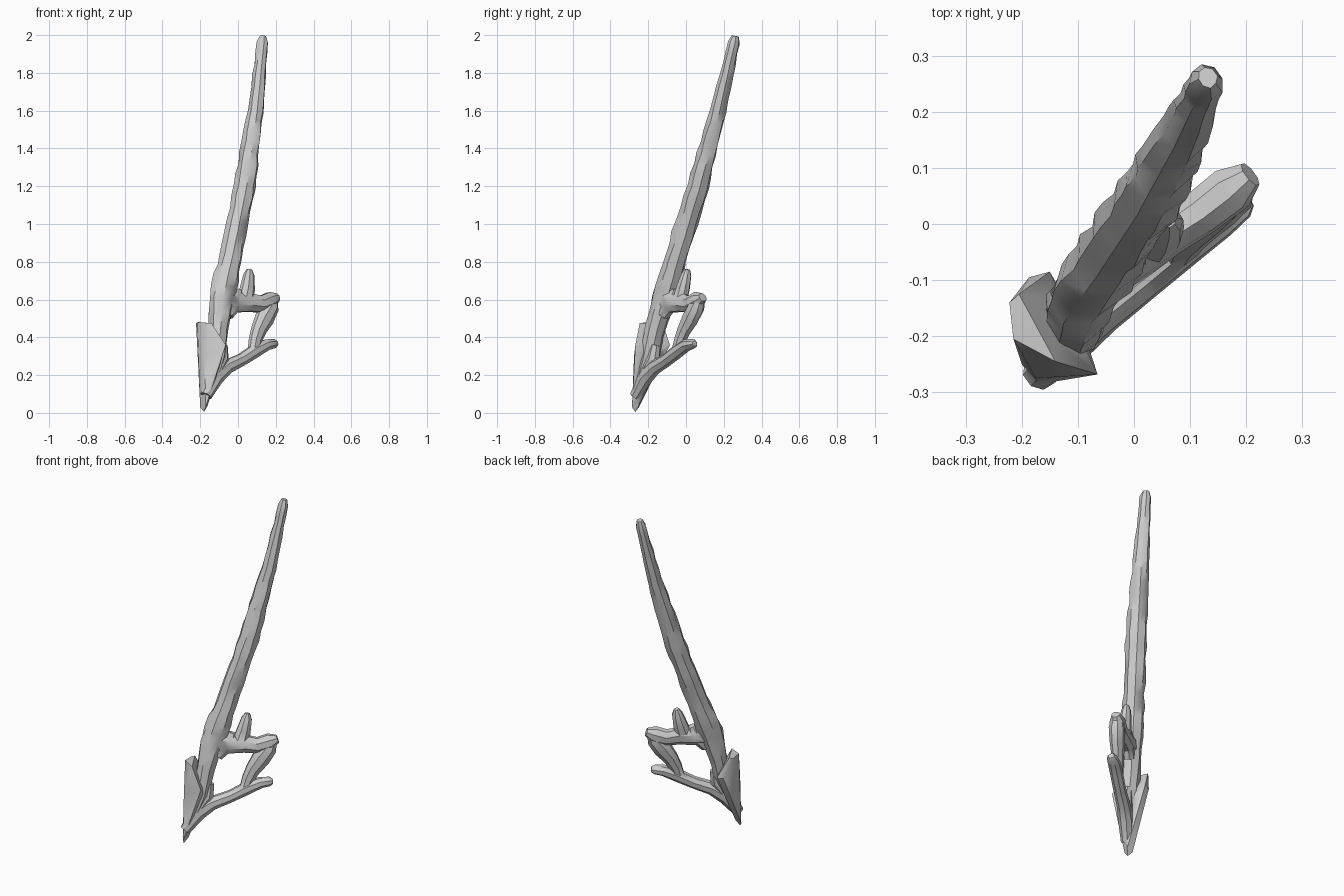
import bpy, bmesh, math, random
from mathutils import Vector

if "Cube" in bpy.data.objects:
    bpy.data.objects.remove(bpy.data.objects["Cube"])

random.seed(4)
N = Vector((0.58, -0.81, 0.133)).normalized()   # normal of the leaning sword plane


def on_plane(x, z):
    return Vector((x, 0.716 * x + 0.164 * z - 0.16, z))


def finish(name, bm):
    bmesh.ops.recalc_face_normals(bm, faces=bm.faces)
    me = bpy.data.meshes.new(name)
    bm.to_mesh(me)
    bm.free()
    ob = bpy.data.objects.new(name, me)
    bpy.context.collection.objects.link(ob)
    return ob


def limb(name, stations, sides=8, bump=0.0):
    """Loft along (x, z, half width, half thickness) stations in the sword plane."""
    bm = bmesh.new()
    pts = [on_plane(s[0], s[1]) for s in stations]
    rings = []
    for i, (p, s) in enumerate(zip(pts, stations)):
        t = (pts[min(i + 1, len(pts) - 1)] - pts[max(i - 1, 0)]).normalized()
        side = N.cross(t).normalized()
        ring = []
        for k in range(sides):
            a = 2 * math.pi * (k + 0.5) / sides
            r = 1.05 + random.uniform(-bump, bump)
            ring.append(bm.verts.new(p + r * (side * s[2] * math.cos(a) + N * s[3] * math.sin(a))))
        rings.append(ring)
    for a, b in zip(rings, rings[1:]):
        for k in range(sides):
            j = (k + 1) % sides
            bm.faces.new((a[k], a[j], b[j], b[k]))
    bm.faces.new(rings[0])
    bm.faces.new(rings[-1])
    return finish(name, bm)


def hull(name, points):
    bm = bmesh.new()
    for p in points:
        bm.verts.new(p)
    bmesh.ops.convex_hull(bm, input=bm.verts)
    return finish(name, bm)


# Blade and grip: centre line with width and thickness, resampled for a chipped surface
keys = [(-.155, .12, .03, .03), (-.115, .30, .045, .05), (-.105, .45, .052, .055),
        (-.085, .60, .066, .056), (-.062, .72, .066, .058), (-.04, .82, .06, .058),
        (.035, 1.2, .054, .056), (.093, 1.6, .042, .042), (.118, 1.85, .03, .034),
        (.129, 1.96, .027, .031), (.131, 1.995, .016, .018)]
path = []
for a, b in zip(keys, keys[1:]):
    n = max(1, round((b[1] - a[1]) / 0.06))
    path += [tuple(a[c] + (b[c] - a[c]) * i / n for c in range(4)) for i in range(n)]
path.append(keys[-1])
sword = limb("sword", path, 8, 0.10)

parts = []
# Pommel: wide fin across the sword plane, tapering to the bottom tip
parts.append(hull("pommel", [
    (-.222, -.14, .475), (-.205, -.125, .48), (-.14, -.245, .475), (-.215, -.205, .48),
    (-.065, -.268, .36), (-.15, -.085, .36), (-.187, -.095, .36), (-.09, -.19, .28),
    (-.175, -.275, .30), (-.202, -.225, .2), (-.2, -.25, .03), (-.172, -.286, .03),
    (-.16, -.25, .04), (-.18, -.268, .005)]))

# Hand guard: upper arm with knob, outer bar, lower arm, and two prongs
parts.append(limb("guard_upper_arm", [
    (-.08, .60, .06, .045), (-.01, .585, .055, .038), (.06, .585, .05, .036),
    (.12, .575, .045, .04), (.175, .597, .045, .042), (.207, .612, .022, .024)]))
parts.append(limb("guard_outer_bar", [
    (.185, .605, .026, .03), (.172, .56, .045, .042), (.14, .50, .052, .04),
    (.11, .44, .042, .034), (.092, .385, .036, .03), (.08, .32, .03, .028)]))
parts.append(limb("guard_lower_arm", [
    (-.17, .09, .03, .03), (-.12, .19, .045, .04), (-.06, .243, .038, .036),
    (.02, .282, .033, .034), (.09, .328, .036, .034), (.15, .36, .03, .034),
    (.19, .366, .025, .028), (.204, .367, .014, .016)]))
parts.append(limb("guard_top_prong", [
    (.035, .57, .05, .034), (.05, .66, .04, .034), (.058, .73, .03, .026), (.06, .76, .014, .014)]))
# Webs filling the corners of the grip opening
parts.append(limb("grip_lower_web", [(-.14, .2, .05, .04), (-.09, .29, .045, .036), (-.085, .36, .03, .028)]))
parts.append(limb("grip_upper_web", [(-.06, .52, .035, .034), (-.01, .60, .05, .036), (.0, .65, .02, .02)]))

# Fuse everything into one carved solid
for p in parts:
    m = sword.modifiers.new(p.name, 'BOOLEAN')
    m.operation, m.solver, m.object = 'UNION', 'EXACT', p
dg = bpy.context.evaluated_depsgraph_get()
fused = bpy.data.meshes.new_from_object(sword.evaluated_get(dg))
sword.modifiers.clear()
sword.data = fused
for p in parts:
    bpy.data.objects.remove(p)

bpy.context.view_layer.objects.active = sword
sword.select_set(True)
bpy.ops.object.shade_smooth_by_angle(angle=math.radians(35))
